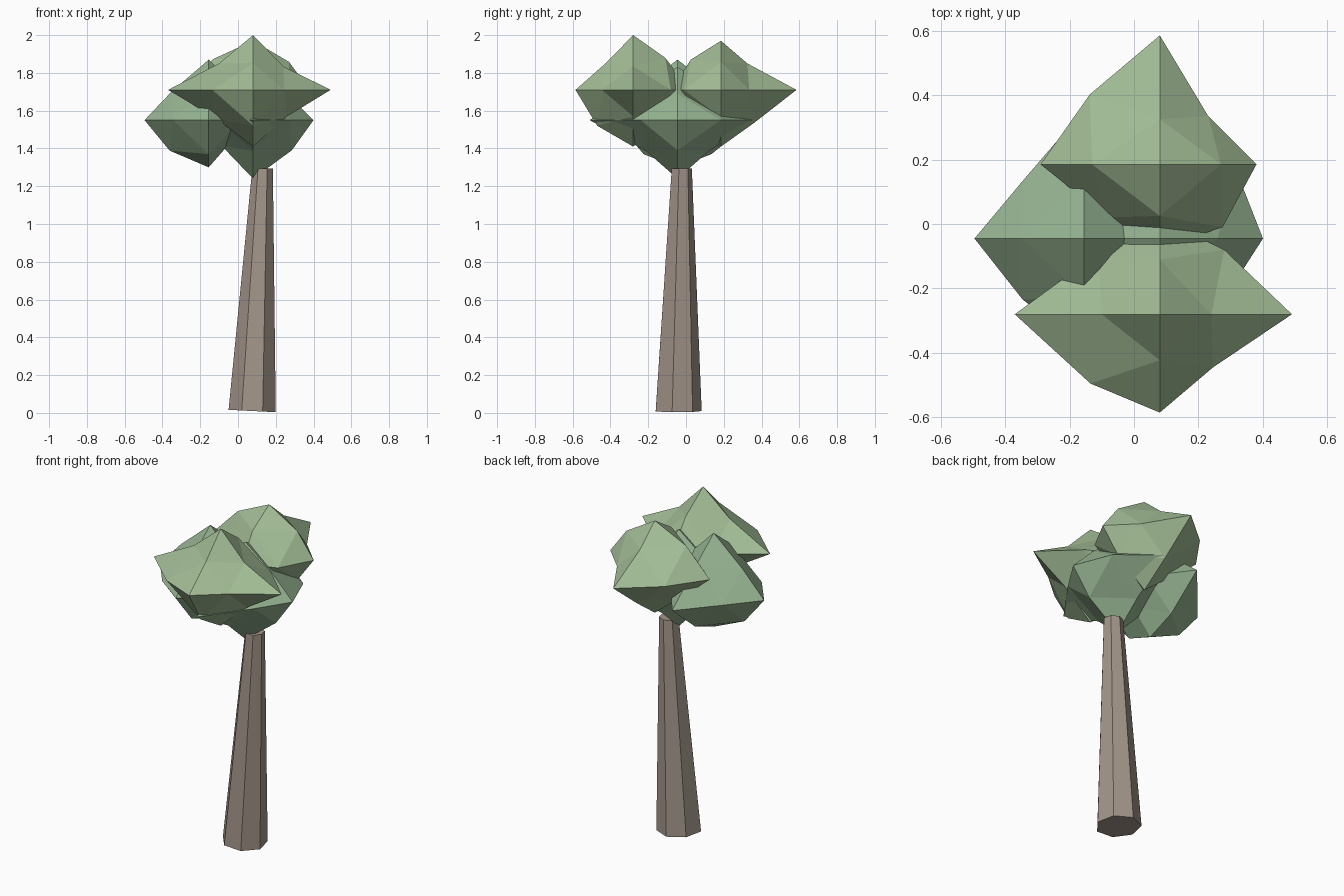
import bpy, bmesh, math
from itertools import product

if "Cube" in bpy.data.objects:
    bpy.data.objects.remove(bpy.data.objects["Cube"])


def material(name, rgb):
    m = bpy.data.materials.new(name)
    m.diffuse_color = (*rgb, 1)
    m.use_nodes = True
    m.node_tree.nodes["Principled BSDF"].inputs["Base Color"].default_value = m.diffuse_color
    return m


def finish(name, bm, mat):
    bmesh.ops.recalc_face_normals(bm, faces=bm.faces)
    me = bpy.data.meshes.new(name)
    bm.to_mesh(me)
    bm.free()
    me.materials.append(mat)
    ob = bpy.data.objects.new(name, me)
    bpy.context.collection.objects.link(ob)


def clump(name, centre, axes, xy, xz, yz, mat):
    """Once-subdivided octahedron with uneven reach.
    axes: -x +x -y +y -z +z; diagonals: -- +- -+ ++"""
    bm = bmesh.new()
    verts = {}

    def vert(i, j, k):
        key = (i, j, k)
        if key not in verts:
            used = [n for n in range(3) if key[n]]
            stretch = (1, 1, 1)
            if len(used) == 1:
                n = used[0]
                r = axes[2 * n + (key[n] > 0)]
            else:
                a, b = used
                r = {(0, 1): xy, (0, 2): xz, (1, 2): yz}[a, b][(key[a] > 0) + 2 * (key[b] > 0)]
                if (a, b) == (0, 2):
                    stretch = (1, 1, 0.78)
            verts[key] = bm.verts.new([c + r * d * s for c, d, s in zip(centre, key, stretch)])
        return verts[key]

    # each octant is one triangle split into four
    for i, j, k in product((-1, 1), repeat=3):
        x, y, z = vert(i, 0, 0), vert(0, j, 0), vert(0, 0, k)
        p, q, r = vert(i, j, 0), vert(0, j, k), vert(i, 0, k)
        for tri in ((x, p, r), (y, q, p), (z, r, q), (p, q, r)):
            bm.faces.new(tri)
    finish(name, bm, mat)


bark = material("bark", (0.36, 0.30, 0.25))
light_leaf = material("light_leaf", (0.36, 0.50, 0.30))
dark_leaf = material("dark_leaf", (0.31, 0.46, 0.29))

# Leaning seven-sided trunk
bm = bmesh.new()
rings = []
for cx, cy, z, r, tilt in ((0.075, -0.045, 0.01, 0.128, -0.05), (0.13, -0.025, 1.293, 0.056, 0)):
    ring = []
    for n in range(7):
        a = math.pi / 2 + math.tau * n / 7
        dx = r * math.cos(a)
        ring.append(bm.verts.new((cx + dx, cy + r * math.sin(a), z + tilt * dx)))
    rings.append(ring)
    bm.faces.new(ring)
for n in range(7):
    m = (n + 1) % 7
    bm.faces.new((rings[0][n], rings[0][m], rings[1][m], rings[1][n]))
finish("trunk", bm, bark)

# Two upper leaf clumps
clump("front_foliage", (0.08, -0.28, 1.71), (0.45, 0.41, 0.305, 0.30, 0.30, 0.29),
      (0.215, 0.165, 0.19, 0.20), (0.195, 0.18, 0.18, 0.16), (0.19, 0.17, 0.143, 0.17), light_leaf)
clump("back_foliage", (0.08, 0.185, 1.71), (0.37, 0.30, 0.26, 0.40, 0.30, 0.26),
      (0.165, 0.195, 0.217, 0.15), (0.19, 0.19, 0.21, 0.19), (0.17, 0.175, 0.16, 0.14), light_leaf)

# Two lower leaf clumps
clump("left_foliage", (-0.155, -0.045, 1.55), (0.34, 0.28, 0.33, 0.40, 0.25, 0.32),
      (0.19, 0.17, 0.185, 0.17), (0.207, 0.13, 0.195, 0.18), (0.18, 0.18, 0.18, 0.18), dark_leaf)
clump("lower_foliage", (0.08, -0.045, 1.55), (0.30, 0.32, 0.465, 0.415, 0.31, 0.28),
      (0.18, 0.195, 0.18, 0.23), (0.17, 0.205, 0.18, 0.18), (0.165, 0.165, 0.18, 0.18), dark_leaf)
